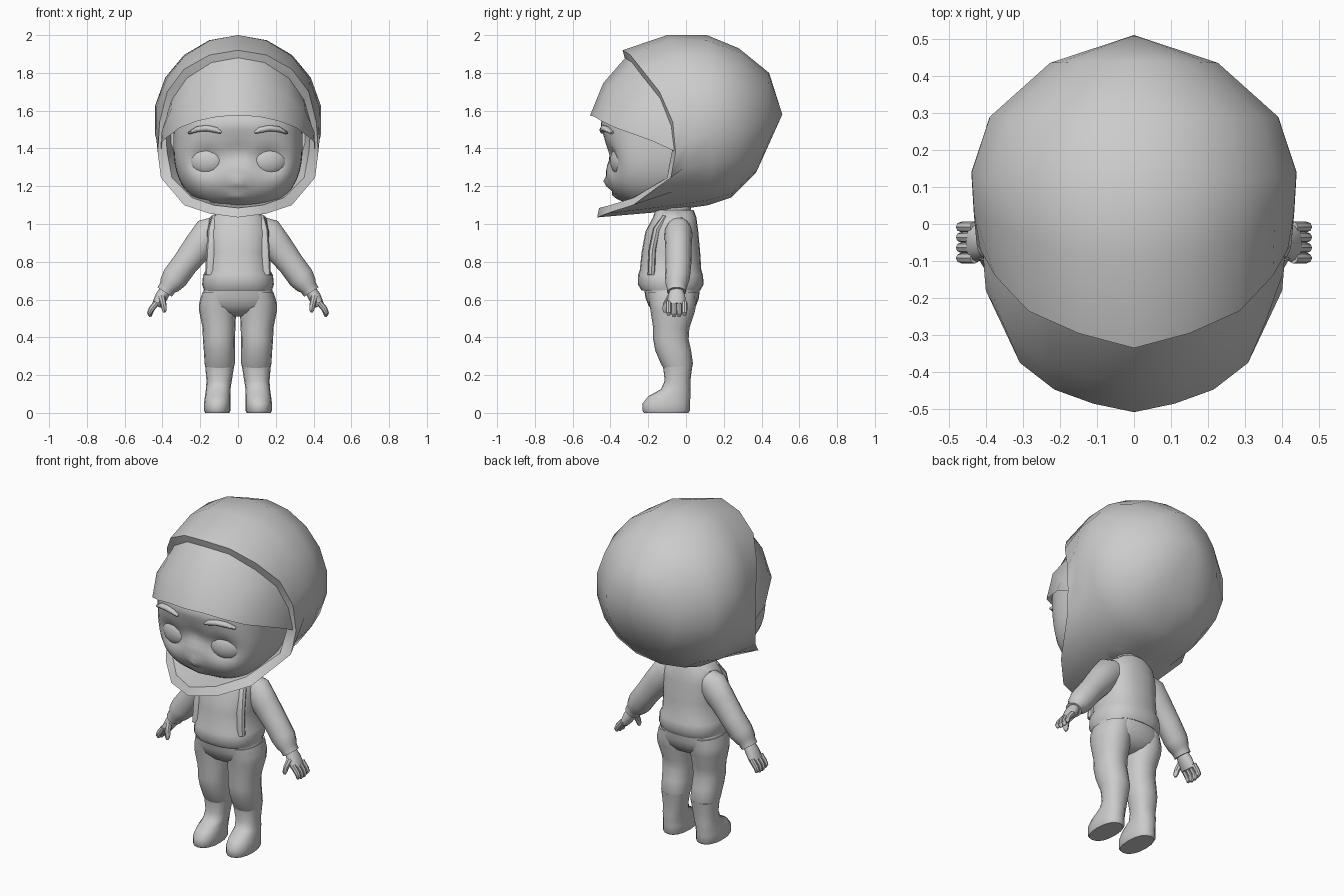
import bpy, bmesh, math
from mathutils import Vector, Matrix

grey = bpy.data.materials.new("plain grey")
grey.diffuse_color = (0.6, 0.6, 0.6, 1)


def finish(name, bm, mirror=False, recalc=True):
    if recalc:
        bmesh.ops.recalc_face_normals(bm, faces=bm.faces)
    me = bpy.data.meshes.new(name)
    bm.to_mesh(me)
    bm.free()
    me.materials.append(grey)
    ob = bpy.data.objects.new(name, me)
    bpy.context.collection.objects.link(ob)
    if mirror:
        ob.modifiers.new("mirror", 'MIRROR')
    bpy.ops.object.select_all(action='DESELECT')
    ob.select_set(True)
    bpy.context.view_layer.objects.active = ob
    bpy.ops.object.shade_smooth_by_angle(angle=math.radians(42))
    return ob


def skin(bm, rings, closed=True, caps=True):
    vs = [[bm.verts.new(p) for p in r] for r in rings]
    n = len(vs[0])
    for a, b in zip(vs, vs[1:]):
        for i in range(n if closed else n - 1):
            j = (i + 1) % n
            bm.faces.new((a[i], a[j], b[j], b[i]))
    if caps:
        bm.faces.new(vs[0])
        bm.faces.new(vs[-1])
    return vs


def add_tube(bm, secs, flat=False, n=16, p=2.0):
    # sections are x, y, z, radius across, radius along y
    pts = [Vector(s[:3]) for s in secs]
    rings = []
    for i, s in enumerate(secs):
        t = pts[min(i + 1, len(pts) - 1)] - pts[max(i - 1, 0)]
        u, v = Vector((1, 0, 0)), Vector((0, 1, 0))
        if not flat:
            t.normalize()
            u = t.cross(v).normalized()
            v = u.cross(t)
        ring = []
        for k in range(n):
            a = 2 * math.pi * k / n
            c, d = math.cos(a), math.sin(a)
            ring.append(pts[i] + u * s[3] * math.copysign(abs(c) ** (2 / p), c)
                        + v * s[4] * math.copysign(abs(d) ** (2 / p), d))
        rings.append(ring)
    skin(bm, rings)


def tube(name, secs, mirror=False, **kw):
    bm = bmesh.new()
    add_tube(bm, secs, **kw)
    return finish(name, bm, mirror)


def whole(half):
    # complete a half outline (top to bottom) into a symmetric loop
    return half + [(-x, y, z) for x, y, z in reversed(half[1:-1])]


def shell_ring(top, side_y, bottom, w):
    half = []
    for i in range(10):
        t = math.pi * i / 9
        c, s = math.cos(t), math.sin(t)
        end = top if c > 0 else bottom
        mid = (top[1] + bottom[1]) / 2
        x = w * s ** (1 if c > 0 else 0.85)
        half.append((x, side_y + (end[0] - side_y) * c * c,
                     mid + (end[1] - mid) * abs(c)))
    half[0] = (0, *top)
    half[-1] = (0, *bottom)
    return whole(half)


# Helmet shell: back dome, rim, inner rim and lining
rim = [(0, -.335, 1.92), (.15, -.295, 1.895), (.285, -.235, 1.82), (.375, -.14, 1.70),
       (.415, -.07, 1.54), (.425, -.055, 1.38), (.408, -.08, 1.245),
       (.285, -.28, 1.10), (.15, -.42, 1.055), (0, -.47, 1.035)]
inner = [(0, -.325, 1.88), (.14, -.285, 1.855), (.265, -.225, 1.775), (.345, -.135, 1.66),
         (.385, -.08, 1.52), (.375, -.075, 1.38), (.35, -.10, 1.245),
         (.245, -.275, 1.14), (.13, -.40, 1.10), (0, -.46, 1.085)]
bm = bmesh.new()
rings = [shell_ring((.44, 1.80), .435, (.37, 1.27), .23),
         shell_ring((.28, 1.93), .29, (.24, 1.14), .395),
         shell_ring((.11, 2.0), .14, (.12, 1.10), .445),
         shell_ring((-.10, 2.0), .03, (-.12, 1.065), .438),
         whole(rim), whole(inner),
         shell_ring((0, 1.88), .03, (-.05, 1.12), .36)]
vs = skin(bm, rings, caps=False)
pole = bm.verts.new((0, .51, 1.58))
for i in range(18):
    bm.faces.new((pole, vs[0][i], vs[0][(i + 1) % 18]))
bm.faces.new(vs[-1])
finish("helmet", bm)

# Visor panel
low = [(0, -.508, 1.575), (.11, -.485, 1.568), (.215, -.447, 1.545),
       (.308, -.375, 1.51), (.40, -.18, 1.44), (.408, -.06, 1.385)]
high = [(x * 1.01, y + .006, z + .003) for x, y, z in inner[:5]] + [(.408, -.055, 1.39)]
mids = []
for k, (a, b) in enumerate(zip(low, high)):
    push = (.03, .032, .034, .036, .012, 0)[k]
    m = (Vector(a) + Vector(b)) / 2
    out = Vector((m.x, m.y + .05, .25)).normalized()
    mids.append(tuple(m + out * push))
bm = bmesh.new()
skin(bm, [[(-x, y, z) for x, y, z in reversed(r[1:])] + r for r in (low, mids, high)],
     closed=False, caps=False)
bm.normal_update()
if sum(f.normal.y for f in bm.faces) > 0:
    bmesh.ops.reverse_faces(bm, faces=bm.faces[:])
finish("visor", bm, recalc=False)


def bump(x, z, w, h):
    return math.exp(-(x / w) ** 2 - (z / h) ** 2)


# Head with sculpted face
bm = bmesh.new()
bmesh.ops.create_uvsphere(bm, u_segments=56, v_segments=40, radius=1)
for v in bm.verts:
    n = v.co
    k = sum(abs(c) ** 2.9 for c in n) ** (-1 / 2.9)
    x, y, z = .342 * n.x * k, -.13 + .305 * n.y * k, 1.42 + .34 * n.z * k
    if n.z < 0:
        x *= 1 - .12 * n.z ** 2
    if n.y < 0:
        y += .06 * bump(abs(x) - .168, z - 1.335, .08, .07)   # eye sockets
        y += .035 * bump(x, z - 1.37, .08, .06)               # nose bridge
        y -= .03 * bump(x, z - 1.215, .03, .025)              # nose
        y -= .025 * bump(x, z - 1.145, .055, .02)             # lips
        y -= .02 * bump(x, z - 1.53, .25, .05)                # brow
        y += .012 * bump(x, z - 1.145, .05, .005)             # mouth line
    v.co = (x, y, z)
finish("head", bm)

# Eyes
bm = bmesh.new()
bmesh.ops.create_uvsphere(bm, u_segments=20, v_segments=14, radius=1,
    matrix=Matrix.Translation((.168, -.348, 1.335)) @ Matrix.Rotation(.25, 4, 'Z')
    @ Matrix.Diagonal((.097, .05, .077, 1)))
finish("eyes", bm, True)

# Eyebrows
tube("eyebrows", [(.09, -.44, 1.484, .007, .012), (.115, -.442, 1.497, .015, .016),
                  (.165, -.436, 1.507, .016, .018), (.215, -.42, 1.502, .015, .018),
                  (.258, -.392, 1.482, .007, .014)], True, n=10)

# Neck and jacket
tube("neck", [(0, -.06, 1.0, .09, .09), (0, -.06, 1.15, .085, .085)], flat=True)
tube("jacket", [(0, -.06, 1.075, .09, .1), (0, -.06, 1.035, .15, .115),
                (0, -.075, .96, .168, .14), (0, -.08, .85, .165, .155),
                (0, -.082, .755, .17, .163), (0, -.082, .73, .185, .172),
                (0, -.081, .68, .19, .174), (0, -.08, .648, .18, .155)],
     flat=True, n=24, p=2.4)
tube("jacket_panels", [(.12, -.11, 1.04, .02, .015), (.135, -.155, .97, .025, .02),
                       (.143, -.178, .86, .025, .02), (.15, -.183, .73, .024, .02)],
     True, n=8)

# Sleeves and cuffs
tube("sleeves", [(.09, -.04, .99, .06, .06), (.15, -.04, .95, .09, .075),
                 (.21, -.04, .88, .08, .07), (.28, -.04, .79, .07, .068),
                 (.335, -.045, .715, .07, .066), (.362, -.05, .678, .058, .058),
                 (.372, -.05, .664, .047, .052), (.388, -.05, .64, .045, .05)], True)

# Hands with fingers and thumb
bm = bmesh.new()
add_tube(bm, [(.38, -.05, .655, .03, .036), (.405, -.05, .615, .034, .046),
              (.432, -.052, .57, .025, .052)], n=12)
for i in range(4):
    y = -.092 + .028 * i
    tip = .505 + .012 * abs(i - 1.5) / 1.5
    add_tube(bm, [(.43, y, .585, .016, .015), (.458, y, .55, .016, .015),
                  (.467, y, tip + .014, .014, .014), (.462, y, tip, .007, .008)], n=8)
add_tube(bm, [(.405, -.08, .615, .02, .02), (.395, -.105, .575, .016, .017),
              (.39, -.112, .545, .013, .014), (.39, -.112, .532, .006, .007)], n=8)
finish("hands", bm, True)

# Trousers
tube("hips", [(0, -.075, .67, .175, .148), (0, -.073, .61, .195, .142),
              (0, -.072, .565, .195, .125), (0, -.07, .53, .13, .095),
              (0, -.07, .51, .05, .05)], flat=True, n=24, p=2.4)
tube("trouser_legs", [(.1, -.073, .64, .088, .13), (.107, -.07, .585, .098, .124),
                      (.108, -.07, .54, .098, .118), (.101, -.078, .45, .087, .096),
                      (.101, -.08, .39, .085, .094), (.099, -.068, .33, .082, .095),
                      (.097, -.048, .26, .08, .085), (.097, -.045, .235, .074, .074)],
     True, flat=True, p=2.2)

# Boots
tube("boots", [(.097, -.044, .25, .077, .078), (.1, -.045, .17, .067, .068),
               (.105, -.055, .125, .065, .078), (.108, -.088, .088, .067, .112),
               (.11, -.105, .05, .07, .125), (.11, -.105, .012, .07, .126),
               (.11, -.105, 0, .064, .118)], True, flat=True, p=2.3)
